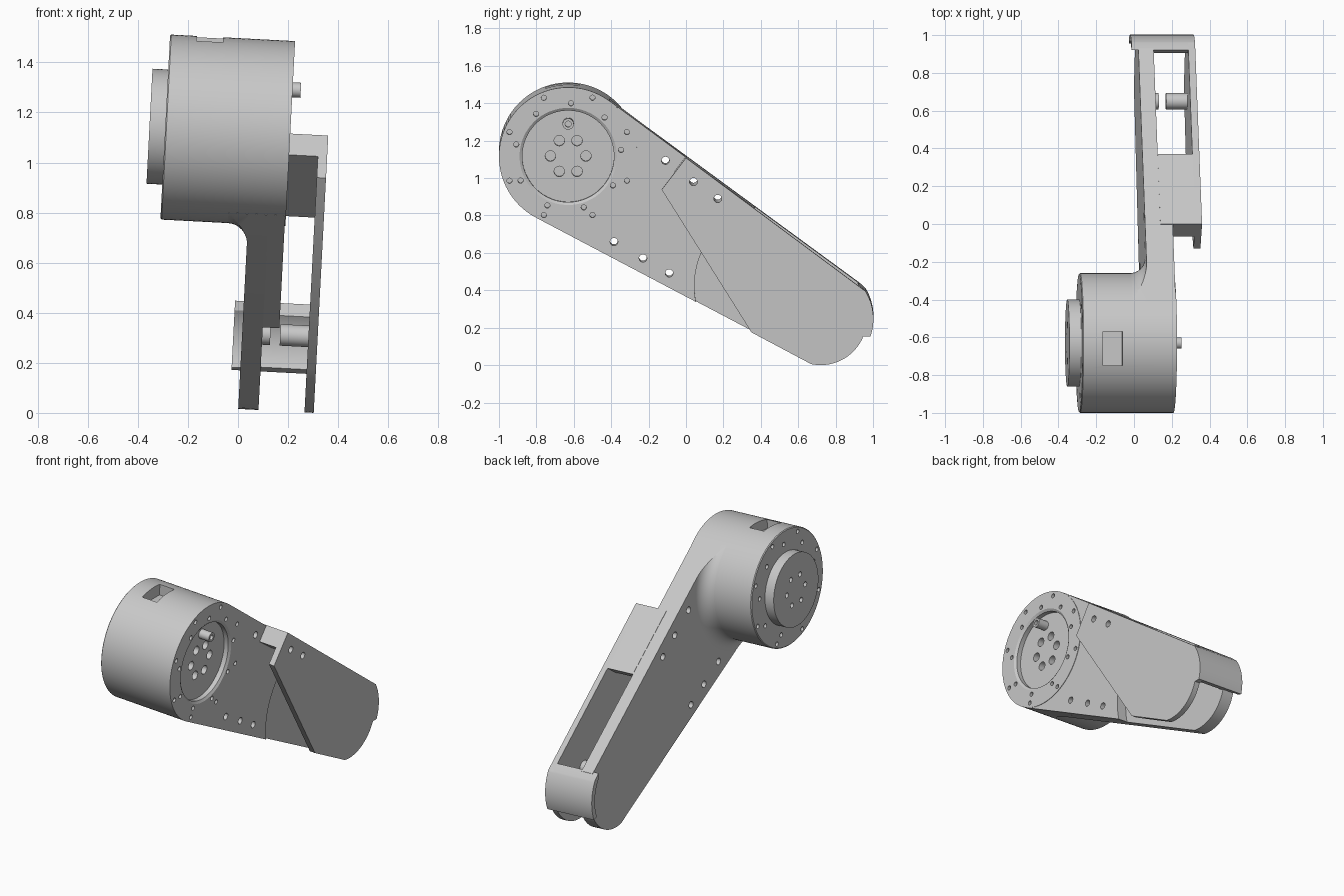
import bpy, bmesh
from math import sin, cos, radians, pi
from mathutils import Matrix, Vector

cube = bpy.data.objects.get("Cube")
if cube:
    bpy.data.objects.remove(cube, do_unlink=True)

grey = bpy.data.materials.new("machined grey")
grey.use_nodes = True
grey.diffuse_color = (0.58, 0.58, 0.58, 1)
grey.node_tree.nodes["Principled BSDF"].inputs["Base Color"].default_value = grey.diffuse_color

HUB = (-0.63, 1.125)     # drum axis (y, z)
TIP = (0.72, 0.262)      # rounded arm end (y, z)
PIVOT = (0.65, 0.32)     # pivot pegs (y, z)
parts = []


def arc(c, r, a0, a1, n=24):
    angles = [radians(a0 + (a1 - a0) * i / n) for i in range(n + 1)]
    return [(c[0] + r * cos(a), c[1] + r * sin(a)) for a in angles]


def ring(count, r, start=0):
    return arc(HUB, r, start, start + 360, count)[:-1]


def finish(name, bm, keep=True):
    bmesh.ops.remove_doubles(bm, verts=bm.verts, dist=1e-5)
    bmesh.ops.recalc_face_normals(bm, faces=bm.faces)
    mesh = bpy.data.meshes.new(name)
    bm.to_mesh(mesh)
    bm.free()
    mesh.materials.append(grey)
    obj = bpy.data.objects.new(name, mesh)
    bpy.context.collection.objects.link(obj)
    if keep:
        parts.append(obj)
    return obj


def prism(name, outline, x0, x1, keep=True):
    """Side outline in y, z extruded along x."""
    bm = bmesh.new()
    face = bm.faces.new([bm.verts.new((x0, y, z)) for y, z in outline])
    new = bmesh.ops.extrude_face_region(bm, geom=[face])["geom"]
    bmesh.ops.translate(bm, vec=(x1 - x0, 0, 0),
                        verts=[v for v in new if isinstance(v, bmesh.types.BMVert)])
    return finish(name, bm, keep)


def rods(name, centres, r, x0, x1, keep=True, n=20):
    """One or more round rods along x."""
    bm = bmesh.new()
    for y, z in centres:
        place = Matrix.Translation(((x0 + x1) / 2, y, z)) @ Matrix.Rotation(pi / 2, 4, 'Y')
        bmesh.ops.create_cone(bm, cap_ends=True, segments=n, radius1=r, radius2=r,
                              depth=x1 - x0, matrix=place)
    return finish(name, bm, keep)


def lathe(name, profile, closed=False):
    """Profile of (x, radius) turned about the drum axis."""
    bm = bmesh.new()
    verts = [bm.verts.new((x, HUB[0] + r, HUB[1])) for x, r in profile]
    edges = [bm.edges.new(p) for p in zip(verts, verts[1:])]
    if closed:
        edges.append(bm.edges.new((verts[-1], verts[0])))
    bmesh.ops.spin(bm, geom=verts + edges, cent=(0, *HUB), axis=(1, 0, 0),
                   angle=2 * pi, steps=96, use_merge=True)
    return finish(name, bm)


def boolean(obj, tool, operation='DIFFERENCE'):
    mod = obj.modifiers.new("cut", 'BOOLEAN')
    mod.object, mod.operation, mod.solver = tool, operation, 'EXACT'
    bpy.context.view_layer.objects.active = obj
    bpy.ops.object.modifier_apply(modifier=mod.name)
    bpy.data.objects.remove(tool, do_unlink=True)


def drill(obj, centres, r, x0, x1):
    boolean(obj, rods("drill", centres, r, x0, x1, False, 16))


# Shared side outlines
top_tangent = arc(HUB, 0.36, 53.6, -117.3, 48)
upper_edge = [(-0.41, 1.423)]
lower_edge = [(-0.80, 0.796)]
tip_lower = arc(TIP, 0.246, -102, -22)
cap_outer = arc(TIP, 0.282, -19, 32)
arm_outline = top_tangent + lower_edge + arc(TIP, 0.246, -102, 36) + [(0.93, 0.44)] + upper_edge
web_outline = top_tangent + lower_edge + arc((0.5, 0.43), 0.455, 190.6, 109, 32) + upper_edge

# Drum housing with recessed outer face
drum = lathe("drum_housing", [(-0.35, 0), (-0.35, 0.365), (-0.345, 0.37), (0.15, 0.37),
                              (0.15, 0.26), (0.14, 0.245), (0.11, 0.245), (0.11, 0)])
rim_holes = [(ring(8, 0.34, 22.5), 0.014), (ring(9, 0.285, 7), 0.014)]
for centres, r in rim_holes:
    drill(drum, centres, r, 0.11, 0.2)
    drill(drum, centres, r, -0.4, -0.31)
drill(drum, ring(6, 0.095), 0.028, 0.07, 0.2)
slot = prism("slot_cutter", [(-0.75, 1.42), (-0.57, 1.42), (-0.57, 1.6), (-0.75, 1.6)],
             -0.243, -0.138, False)
boolean(drum, slot)

# Output flange on the far side and locating pin on the near side
flange = rods("output_flange", [HUB], 0.23, -0.413, -0.34, n=80)
drill(flange, ring(6, 0.095), 0.016, -0.45, -0.37)
pin = rods("locating_pin", [(HUB[0], HUB[1] + 0.175)], 0.03, 0.10, 0.183)
drill(pin, [(HUB[0], HUB[1] + 0.175)], 0.016, 0.16, 0.2)

# Arm: thin inner plate plus thicker web near the drum
bolt_holes = [(-0.385, 0.668), (-0.23, 0.58), (-0.09, 0.5),
              (-0.11, 1.103), (0.04, 0.997), (0.17, 0.907)]
inner_plate = prism("inner_plate", arm_outline, 0, 0.081)
web = prism("arm_web", web_outline, 0.081, 0.147)
for part in (inner_plate, web):
    drill(part, bolt_holes, 0.021, -0.1, 0.4)

# Concave blend from drum to arm
blend = lathe("drum_blend", [(0.02, 0.355), (-0.08, 0.355)]
              + arc((-0.08, 0.45), 0.08, -90, 0, 10) + [(0.02, 0.45)], closed=True)
boolean(blend, prism("blend_limit", arm_outline, -0.2, 0.01, False), 'INTERSECT')

# Outer plate, upper bridge and curved end cap
outer_plate = prism("outer_plate", [(0, 1.125), (-0.13, 0.955), (0.35, 0.191)]
                    + tip_lower + cap_outer, 0.265, 0.302)
bridge = prism("upper_bridge", [(0, 1.125), (-0.065, 1.04), (0.29, 0.795), (0.37, 0.853)],
               0.081, 0.265)
for part in (outer_plate, bridge):
    drill(part, bolt_holes[4:], 0.021, 0, 0.4)
prism("end_cap", cap_outer + [(0.92, 0.447)] + arc(TIP, 0.23, 36, -19), 0.0, 0.265)
prism("end_cap_lip", cap_outer + [(0.92, 0.447)] + arc(TIP, 0.25, 36, -19), -0.035, 0.0)

# Pivot pegs
rods("outer_pivot_peg", [PIVOT], 0.043, 0.152, 0.27, n=32)
rods("inner_pivot_peg", [PIVOT], 0.043, 0.075, 0.113, n=32)

# Tilt the assembly slightly and shade
lean = Matrix.Rotation(radians(3), 4, 'Y')
for obj in parts:
    obj.data.transform(lean)
    bpy.ops.object.select_all(action='DESELECT')
    obj.select_set(True)
    bpy.context.view_layer.objects.active = obj
    bpy.ops.object.shade_smooth_by_angle(angle=radians(30))
